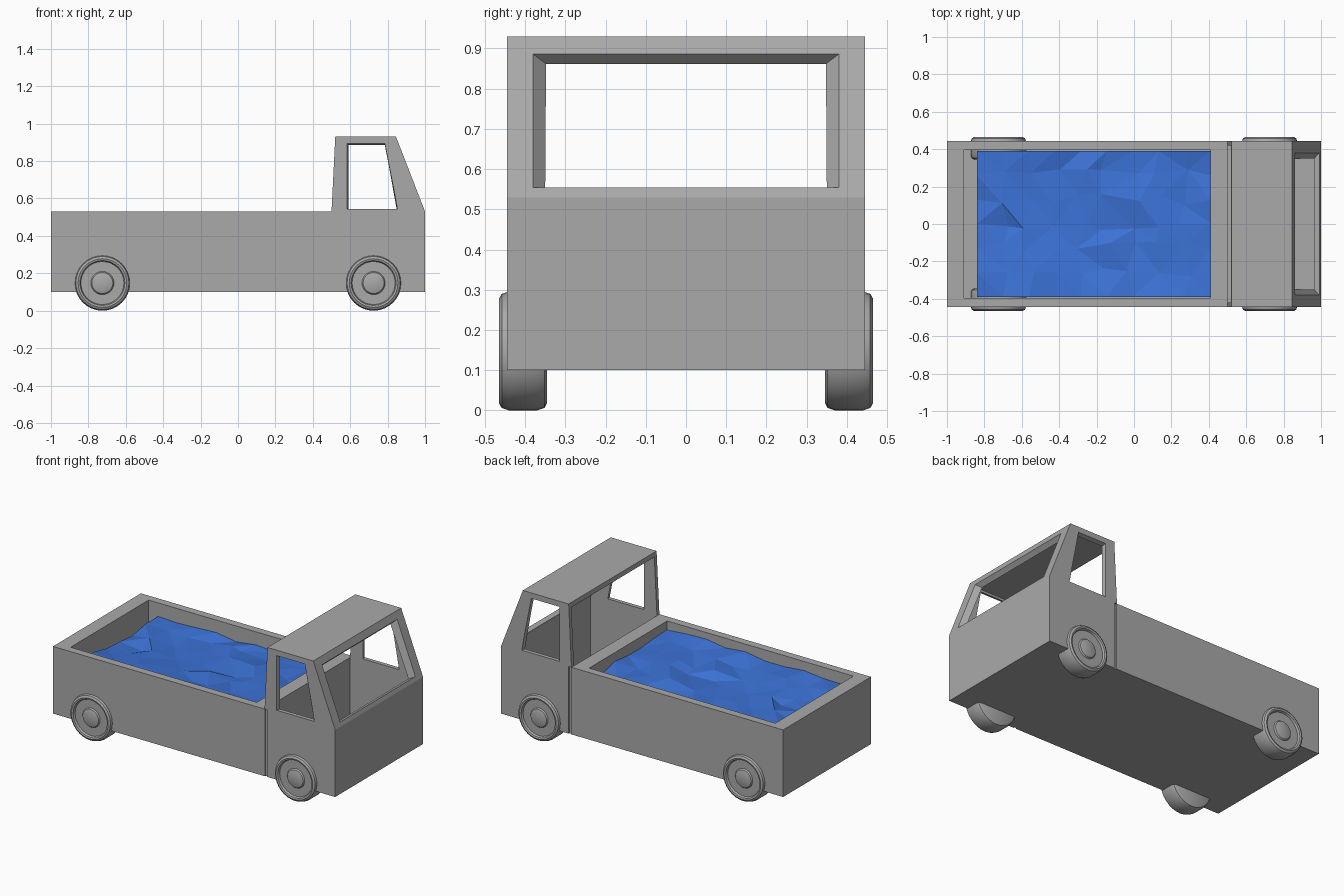
import bpy, bmesh, math, random
from mathutils import Vector, Matrix

cube = bpy.data.objects.get("Cube")
if cube:
    bpy.data.objects.remove(cube, do_unlink=True)


def material(name, color):
    m = bpy.data.materials.new(name)
    m.use_nodes = True
    m.diffuse_color = (*color, 1)
    m.node_tree.nodes["Principled BSDF"].inputs["Base Color"].default_value = (*color, 1)
    return m


grey = material("plain grey", (0.40, 0.40, 0.40))
blue = material("water blue", (0.045, 0.17, 0.68))


def finish(bm, name, mat):
    bmesh.ops.recalc_face_normals(bm, faces=bm.faces)
    mesh = bpy.data.meshes.new(name)
    bm.to_mesh(mesh)
    bm.free()
    mesh.materials.append(mat)
    ob = bpy.data.objects.new(name, mesh)
    bpy.context.collection.objects.link(ob)
    return ob


def loft(name, loop_a, loop_b):
    """Closed solid between two matching loops of 3D points."""
    bm = bmesh.new()
    a = [bm.verts.new(p) for p in loop_a]
    b = [bm.verts.new(p) for p in loop_b]
    bm.faces.new(a)
    bm.faces.new(b)
    n = len(a)
    for i in range(n):
        j = (i + 1) % n
        bm.faces.new((a[i], a[j], b[j], b[i]))
    return finish(bm, name, grey)


def side_prism(name, profile, y0, y1, profile1=None):
    return loft(name, [(x, y0, z) for x, z in profile],
                [(x, y1, z) for x, z in profile1 or profile])


def box(name, x0, x1, y0, y1, z0, z1):
    return side_prism(name, [(x0, z0), (x1, z0), (x1, z1), (x0, z1)], y0, y1)


def carve(ob, cutters):
    """Subtract the cutters, keep the result, drop the cutters."""
    for c in cutters:
        c.hide_render = True
        mod = ob.modifiers.new("cut", 'BOOLEAN')
        mod.operation = 'DIFFERENCE'
        mod.solver = 'EXACT'
        mod.object = c
    bpy.context.view_layer.update()
    deps = bpy.context.evaluated_depsgraph_get()
    mesh = bpy.data.meshes.new_from_object(ob.evaluated_get(deps))
    ob.modifiers.clear()
    ob.data = mesh
    for c in cutters:
        bpy.data.objects.remove(c, do_unlink=True)


W = 0.445    # half width of the body

# Cargo bed: open tray
bed = box("cargo_bed", -1, 0.5, -W, W, 0.1, 0.53)
carve(bed, [box("bed_cutter", -0.91, 0.41, -0.395, 0.395, 0.15, 0.7)])

# Cab: hollow shell, open at the back
cab = side_prism("cab", [(0.5, 0.1), (1, 0.1), (1, 0.53), (0.845, 0.93),
                         (0.52, 0.93), (0.5, 0.53)], -W, W)
inside = side_prism("inside_cutter", [(0.4, 0.13), (0.97, 0.13), (0.97, 0.525),
                                      (0.822, 0.9), (0.4, 0.9)], -0.42, 0.42)
cutters = [inside]

# Windscreen opening, flared outwards along the sloped front
foot, head = Vector((1, 0, 0.53)), Vector((0.845, 0, 0.93))
normal = Vector((0.4, 0, 0.155)).normalized()


def screen_loop(off):
    half = 0.38 + off
    lo = foot.lerp(head, 0.06) + normal * off
    hi = foot.lerp(head, 0.89 + off) + normal * off
    return [p + Vector((0, s * half, 0)) for p, s in
            ((lo, -1), (lo, 1), (hi, 1), (hi, -1))]


cutters.append(loft("screen_cutter", screen_loop(-0.07), screen_loop(0.06)))

# Side windows and the seam behind the doors
for s in (-1, 1):
    outer = [(0.58, 0.545), (0.855, 0.545), (0.785, 0.9), (0.58, 0.9)]
    inner = [(0.595, 0.545), (0.845, 0.545), (0.785, 0.88), (0.595, 0.88)]
    cutters.append(side_prism("window_cutter", outer, s * 0.46, s * 0.405, inner))
    cutters.append(box("seam_cutter", 0.503, 0.52, s * 0.438, s * 0.5, 0.05, 0.53))
carve(cab, cutters)

# Water: faceted sheet with small waves, slightly higher at the near rear corner
random.seed(4)
bm = bmesh.new()
bmesh.ops.create_grid(bm, x_segments=9, y_segments=6, size=1)
for v in bm.verts:
    u, w = v.co.x, v.co.y
    edge = abs(u) > 0.99 or abs(w) > 0.99
    j = 0 if edge else 0.035
    swell = 0.025 * max(0, -w) + 0.012 * u
    v.co = (-0.215 + 0.625 * u + random.uniform(-j, j),
            0.39 * w + random.uniform(-j, j),
            0.448 + swell + random.uniform(-0.016, 0.016))
bmesh.ops.triangulate(bm, faces=bm.faces)
water = finish(bm, "water", blue)
for v in water.data.vertices:
    v.co.y = max(-0.393, min(0.393, v.co.y))

# Wheels: spun tyre, recessed dish and rounded hub
R = 0.148
PROFILE = [(0, 0.345), (0.128, 0.345), (0.142, 0.352), (R, 0.37), (R, 0.44),
           (0.142, 0.458), (0.13, 0.465), (0.12, 0.462), (0.115, 0.449),
           (0.062, 0.449), (0.056, 0.457), (0.035, 0.463), (0, 0.465)]


def wheel(name, x, side):
    bm = bmesh.new()
    vs = [bm.verts.new((r, y, 0)) for r, y in PROFILE]
    es = [bm.edges.new(p) for p in zip(vs, vs[1:])]
    bmesh.ops.spin(bm, geom=vs + es, cent=(0, 0, 0), axis=(0, 1, 0),
                   angle=math.tau, steps=32, use_duplicate=False)
    bmesh.ops.remove_doubles(bm, verts=bm.verts, dist=0.0005)
    if side < 0:
        bmesh.ops.transform(bm, matrix=Matrix.Rotation(math.pi, 4, 'Z'), verts=bm.verts)
    ob = finish(bm, name, grey)
    ob.location = (x, 0, R)
    bpy.ops.object.select_all(action='DESELECT')
    ob.select_set(True)
    bpy.context.view_layer.objects.active = ob
    bpy.ops.object.shade_smooth_by_angle(angle=math.radians(35))


for end, x in (("front", 0.725), ("rear", -0.725)):
    for label, side in (("left", 1), ("right", -1)):
        wheel(f"{end}_{label}_wheel", x, side)
